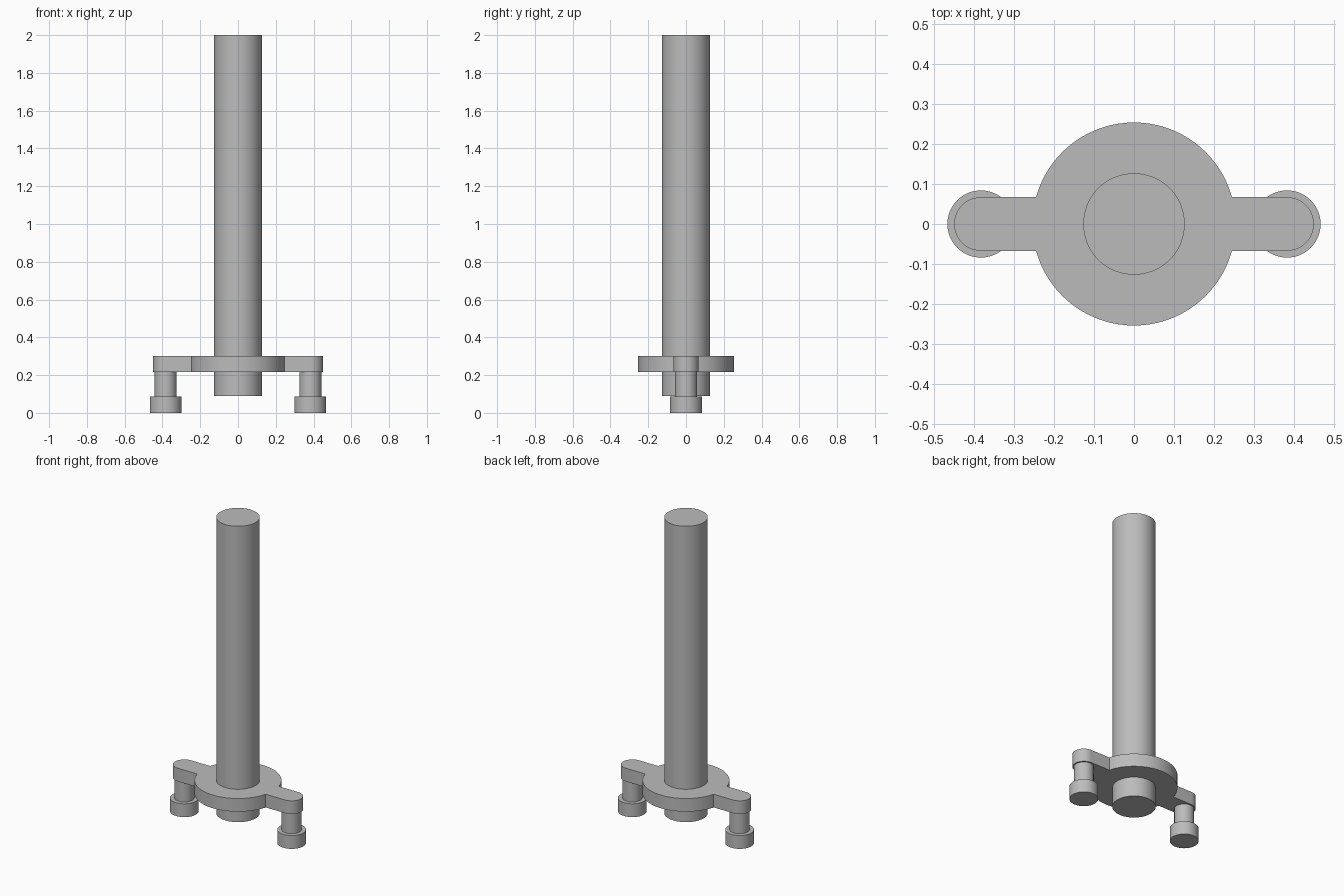
import bpy, bmesh, math
from mathutils import Vector

if "Cube" in bpy.data.objects:
    bpy.data.objects.remove(bpy.data.objects["Cube"], do_unlink=True)

metal = bpy.data.materials.new("plain_grey")
metal.use_nodes = True
GREY = (0.5, 0.5, 0.5, 1)
metal.diffuse_color = GREY
metal.node_tree.nodes["Principled BSDF"].inputs["Base Color"].default_value = GREY


def arc(cx, radius, start, end, steps):
    """Points on an arc centred on (cx, 0)."""
    angles = [start + (end - start) * i / steps for i in range(steps + 1)]
    return [(cx + radius * math.cos(a), radius * math.sin(a)) for a in angles]


def prism(name, outline, bottom, top):
    """Extrude a flat outline between two heights."""
    mesh = bpy.data.meshes.new(name)
    bm = bmesh.new()
    base = bm.faces.new([bm.verts.new((x, y, bottom)) for x, y in outline])
    grown = bmesh.ops.extrude_face_region(bm, geom=[base], use_keep_orig=True)
    moved = [g for g in grown["geom"] if isinstance(g, bmesh.types.BMVert)]
    bmesh.ops.translate(bm, verts=moved, vec=Vector((0, 0, top - bottom)))
    bmesh.ops.recalc_face_normals(bm, faces=bm.faces)
    bm.to_mesh(mesh)
    bm.free()
    obj = bpy.data.objects.new(name, mesh)
    bpy.context.collection.objects.link(obj)
    mesh.materials.append(metal)
    bpy.ops.object.select_all(action="DESELECT")
    obj.select_set(True)
    bpy.context.view_layer.objects.active = obj
    bpy.ops.object.shade_smooth_by_angle(angle=math.radians(30))
    return obj


def cylinder(name, x, radius, bottom, top):
    return prism(name, arc(x, radius, 0, math.tau, 64)[:-1], bottom, top)


FOOT_X, ARM_R, DISC_R = 0.383, 0.067, 0.254
FOOT_TOP, PLATE_BOTTOM, PLATE_TOP = 0.086, 0.217, 0.302

# Central shaft
cylinder("shaft", 0, 0.127, 0.09, 2.0)

# Flange plate: a disc with two round-ended arms in one outline
join = math.asin(ARM_R / DISC_R)
half = (arc(FOOT_X, ARM_R, -math.pi / 2, math.pi / 2, 24)
        + arc(0, DISC_R, join, math.pi - join, 48))
prism("flange_plate", half + [(-x, -y) for x, y in half], PLATE_BOTTOM, PLATE_TOP)

# Pins and feet under the arm ends
for side, sign in (("left", 1), ("right", -1)):
    cylinder(side + "_pin", sign * FOOT_X, 0.058, FOOT_TOP, PLATE_BOTTOM)
    cylinder(side + "_foot", sign * FOOT_X, 0.084, 0, FOOT_TOP)
